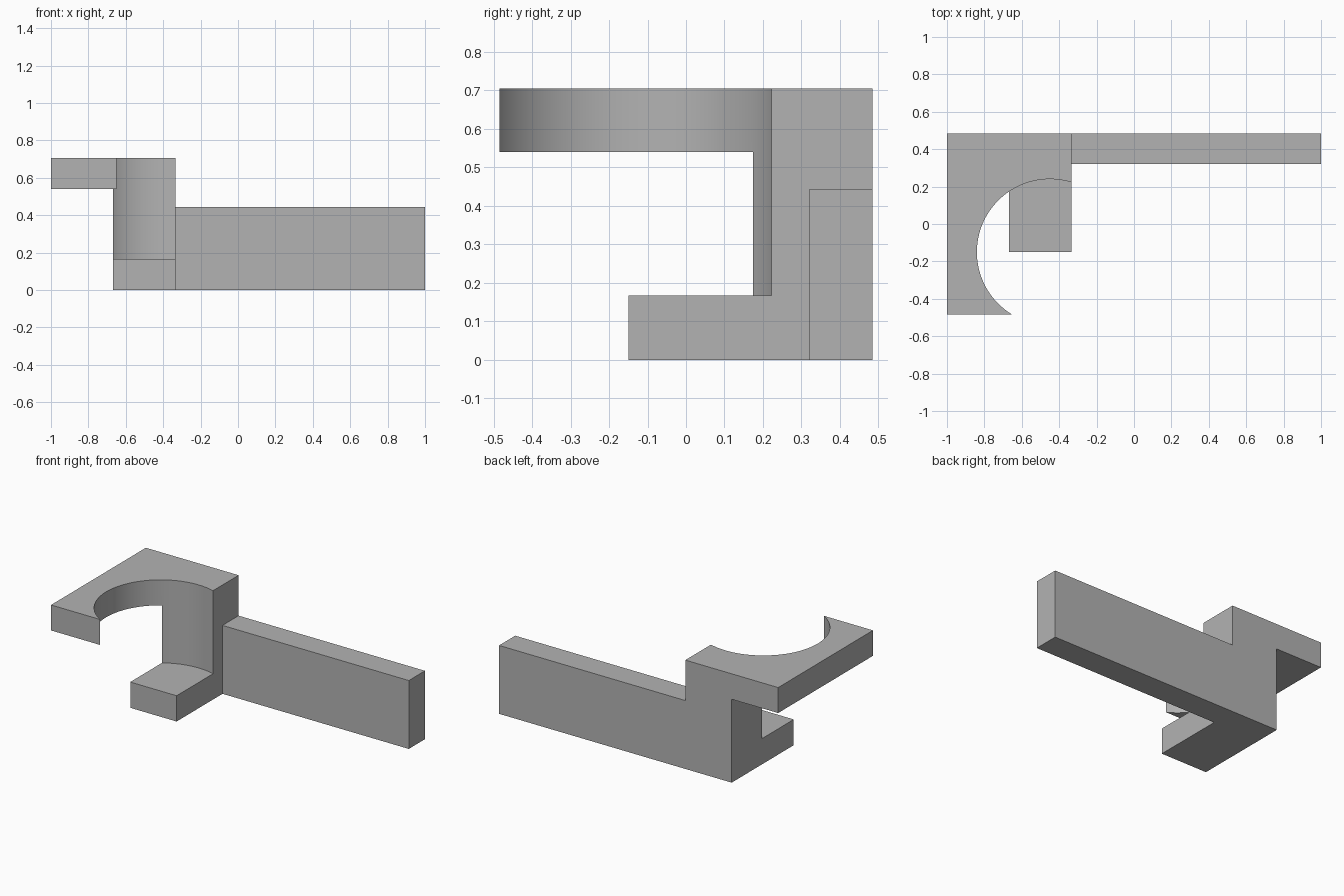
import bpy
import bmesh
import math

default = bpy.data.objects.get("Cube")
if default:
    bpy.data.objects.remove(default, do_unlink=True)

grey = bpy.data.materials.new("plain grey")
grey.use_nodes = True
colour = (0.45, 0.45, 0.45, 1)
grey.diffuse_color = colour
grey.node_tree.nodes["Principled BSDF"].inputs["Base Color"].default_value = colour


def finish(name, bm):
    mesh = bpy.data.meshes.new(name)
    bm.to_mesh(mesh)
    bm.free()
    mesh.materials.append(grey)
    obj = bpy.data.objects.new(name, mesh)
    bpy.context.collection.objects.link(obj)
    return obj


def box(name, low, high):
    bm = bmesh.new()
    bmesh.ops.create_cube(bm, size=1)
    for v in bm.verts:
        v.co = [h if c > 0 else l for c, l, h in zip(v.co, low, high)]
    return finish(name, bm)


def cylinder(name, x, y, radius, bottom, top):
    bm = bmesh.new()
    bmesh.ops.create_cone(bm, cap_ends=True, segments=128,
                          radius1=radius, radius2=radius, depth=top - bottom)
    bmesh.ops.translate(bm, verts=bm.verts, vec=(x, y, (bottom + top) / 2))
    return finish(name, bm)


def combine(target, other, operation):
    mod = target.modifiers.new(operation.lower(), "BOOLEAN")
    mod.operation, mod.object, mod.solver = operation, other, "EXACT"
    bpy.context.view_layer.objects.active = target
    bpy.ops.object.modifier_apply(modifier=mod.name)
    bpy.data.objects.remove(other, do_unlink=True)


BACK, STEP, TOP = 0.485, 0.167, 0.705
LEFT, RIGHT = -0.667, -0.335

# Upright column and overhanging top plate, hollowed by the round seat
bracket = box("bracket", (LEFT, -0.15, 0), (RIGHT, BACK, TOP))
combine(bracket, box("top_plate", (-1, -BACK, 0.54), (RIGHT, BACK, TOP)), "UNION")
combine(bracket, cylinder("round_seat", -0.45, -0.15, 0.39, STEP, 1), "DIFFERENCE")

# Clear the loose corner left in front of the seat
combine(bracket, box("front_clearance", (-0.6, -0.6, STEP), (0, -0.15, 1)), "DIFFERENCE")

# Long flat arm
combine(bracket, box("arm", (RIGHT - 0.1, 0.32, 0), (1, BACK, 0.443)), "UNION")

# Merge coplanar faces
bm = bmesh.new()
bm.from_mesh(bracket.data)
bmesh.ops.remove_doubles(bm, verts=bm.verts, dist=0.0001)
bmesh.ops.dissolve_limit(bm, angle_limit=math.radians(0.5),
                         verts=bm.verts, edges=bm.edges)
bm.to_mesh(bracket.data)
bm.free()

bpy.ops.object.select_all(action="DESELECT")
bracket.select_set(True)
bpy.context.view_layer.objects.active = bracket
bpy.ops.object.shade_smooth_by_angle(angle=math.radians(30))
